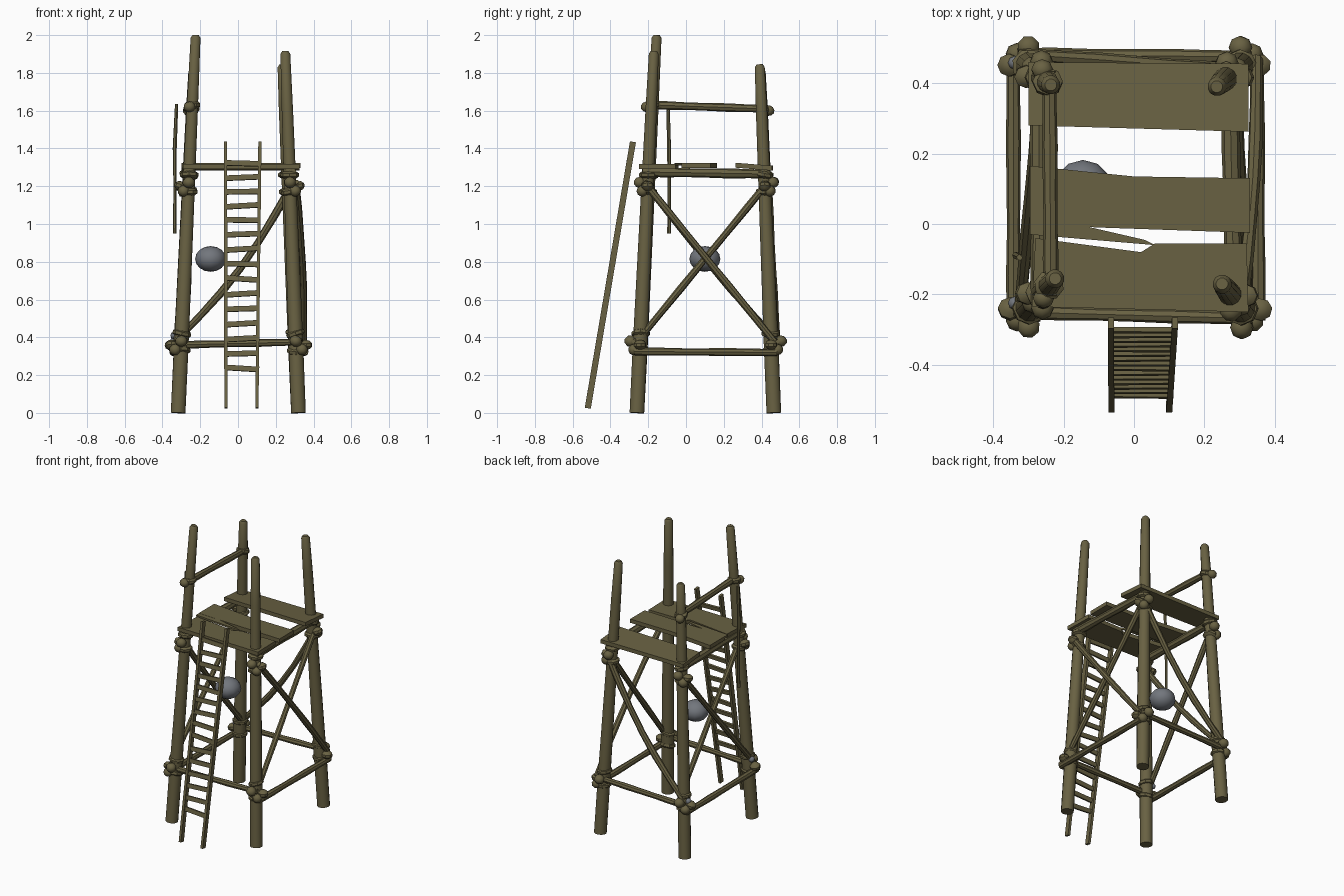
import bpy, bmesh, math, random
from mathutils import Vector, Matrix

random.seed(4)
if "Cube" in bpy.data.objects:
    bpy.data.objects.remove(bpy.data.objects["Cube"], do_unlink=True)


def material(name, color):
    m = bpy.data.materials.new(name)
    m.use_nodes = True
    m.diffuse_color = color
    m.node_tree.nodes["Principled BSDF"].inputs["Base Color"].default_value = color
    return m


wood = material("olive wood", (0.14, 0.12, 0.055, 1))
stone = material("grey stone", (0.17, 0.183, 0.205, 1))


def finish(name, bm, mat=wood, angle=40):
    bmesh.ops.recalc_face_normals(bm, faces=bm.faces)
    me = bpy.data.meshes.new(name)
    bm.to_mesh(me)
    bm.free()
    me.materials.append(mat)
    ob = bpy.data.objects.new(name, me)
    bpy.context.collection.objects.link(ob)
    bpy.ops.object.select_all(action='DESELECT')
    ob.select_set(True)
    bpy.context.view_layer.objects.active = ob
    bpy.ops.object.shade_smooth_by_angle(angle=math.radians(angle))


def sweep(bm, path, radii, sides=10):
    """Round pole through the path points, one radius per point."""
    pts = [Vector(p) for p in path]
    axis = (pts[-1] - pts[0]).normalized()
    u = axis.orthogonal().normalized()
    v = axis.cross(u)
    rings = []
    for p, r in zip(pts, radii):
        angles = [math.tau * i / sides for i in range(sides)]
        rings.append([bm.verts.new(p + r * (math.cos(a) * u + math.sin(a) * v)) for a in angles])
    for a, b in zip(rings, rings[1:]):
        for i in range(sides):
            j = (i + 1) % sides
            bm.faces.new((a[i], a[j], b[j], b[i]))
    bm.faces.new(rings[0])
    bm.faces.new(rings[-1])


def pole(name, a, b, r, bow=(0, 0, 0), over=0.03):
    """Slightly bowed pole that overshoots both ends."""
    a, b = Vector(a), Vector(b)
    d = (b - a).normalized() * over
    a, b = a - d, b + d
    path = [a.lerp(b, t / 6) + Vector(bow) * math.sin(math.pi * t / 6) for t in range(7)]
    bm = bmesh.new()
    sweep(bm, path, [r * (1 + 0.08 * math.sin(2 * t)) for t in range(7)], 8)
    finish(name, bm)


def blob(bm, center, size):
    turn = Matrix.Rotation(random.uniform(-0.5, 0.5), 4, random.choice("XYZ"))
    mat = Matrix.Translation(center) @ turn @ Matrix.Diagonal((*size, 1))
    bmesh.ops.create_uvsphere(bm, u_segments=8, v_segments=5, radius=1, matrix=mat)


# Four tapering corner posts leaning inward
feet = {
    "front_right": ((-0.317, -0.26, 0), (-0.224, -0.155, 2.0)),
    "front_left": ((0.32, -0.26, 0), (0.25, -0.17, 1.915)),
    "back_left": ((0.32, 0.465, 0), (0.235, 0.39, 1.845)),
    "back_right": ((-0.317, 0.465, 0), (-0.236, 0.395, 1.82)),
}


def at(corner, z, dx=0.0, dy=0.0):
    """Point on a post at height z, pushed outward by dx and dy."""
    a, b = (Vector(p) for p in feet[corner])
    p = a.lerp(b, z / b.z)
    sx = 1 if "left" in corner else -1
    sy = 1 if "back" in corner else -1
    return p + Vector((sx * dx, sy * dy, 0))


for corner, (a, b) in feet.items():
    h = b[2]
    bm = bmesh.new()
    zs = [0, 0.35, 0.8, 1.2, 1.6, h - 0.015, h]
    sweep(bm, [at(corner, z) for z in zs], [0.04, 0.04, 0.037, 0.034, 0.031, 0.027, 0.017], 12)
    finish(corner + "_post", bm)

    # Rope lashings around the post and the ends of the beams
    for label, z, out in (("lower", 0.36, 0.052), ("upper", 1.2, 0.042)):
        bm = bmesh.new()
        for dz in (-0.03, 0.06):
            blob(bm, at(corner, z + dz), (0.052, 0.05, 0.026))
        blob(bm, at(corner, z, out, 0), (0.036, 0.034, 0.027))
        blob(bm, at(corner, z + 0.02, 0, out), (0.034, 0.034, 0.03))
        blob(bm, at(corner, z - 0.025, out * 0.6, out * 0.6), (0.032, 0.032, 0.03))
        finish(f"{corner}_{label}_lashing", bm)

# Lower ring of beams
pole("front_lower_beam", at("front_right", 0.36, 0, 0.01), at("front_left", 0.375, 0, 0.025), 0.019)
pole("back_lower_beam", at("back_right", 0.36, 0, 0.03), at("back_left", 0.375, 0, 0.025), 0.019)
for side, dx in (("left", 0.045), ("right", 0.04)):
    pole(side + "_lower_beam", at("front_" + side, 0.325, dx), at("back_" + side, 0.32, dx), 0.02)
    # Beams that carry the platform
    pole(side + "_platform_beam", at("front_" + side, 1.275, 0.01), at("back_" + side, 1.265, 0.01), 0.025)

# Crossed braces on both sides and a single sagging brace at the back
pole("left_brace_a", at("front_left", 1.2, 0.03), at("back_left", 0.4, 0.045), 0.019, (0.014, 0, 0))
pole("left_brace_b", at("back_left", 1.2, 0.02), at("front_left", 0.4, 0.02), 0.018)
pole("right_brace_a", at("front_right", 1.2), at("back_right", 0.42, -0.015), 0.018, (0.01, 0, -0.025))
pole("right_brace_b", at("back_right", 1.2, 0), at("front_right", 0.4, 0.025), 0.018)
pole("back_brace", at("back_left", 1.18, 0, 0.02), at("back_right", 0.42, 0, 0.03), 0.02, (0.025, 0, -0.04))

# Guard rail on one side with its lashings
pole("guard_rail", at("front_right", 1.63, -0.005), at("back_right", 1.61, -0.005), 0.021)
bm = bmesh.new()
for corner, z in (("front_right", 1.63), ("back_right", 1.61)):
    blob(bm, at(corner, z), (0.045, 0.044, 0.027))
    blob(bm, at(corner, z - 0.01, 0.015, 0.035), (0.032, 0.03, 0.028))
finish("guard_rail_lashing", bm)


# Platform planks, cut from outlines and tilted along y
def plank(name, outline, z, thick=0.026, slope=0.0):
    bm = bmesh.new()
    mid = sum(y for x, y in outline) / len(outline)
    face = bm.faces.new([bm.verts.new((x, y, z + slope * (y - mid))) for x, y in outline])
    ext = bmesh.ops.extrude_face_region(bm, geom=[face])
    bmesh.ops.translate(bm, verts=[v for v in ext["geom"] if isinstance(v, bmesh.types.BMVert)],
                        vec=(0, 0, thick))
    finish(name, bm, angle=30)


plank("front_plank", [(-0.29, -0.235), (0.325, -0.25), (0.32, -0.055), (0.06, -0.055),
                      (0.02, -0.08), (-0.28, -0.04)], 1.292)
plank("middle_plank", [(-0.295, 0.0), (-0.1, -0.01), (0.33, -0.025), (0.33, 0.13),
                       (0.0, 0.135), (-0.295, 0.165)], 1.297)
plank("split_sliver", [(-0.295, -0.03), (0.06, -0.06), (0.03, -0.045), (-0.295, 0.03)], 1.31, 0.012)
plank("back_plank", [(-0.3, 0.28), (0.325, 0.262), (0.325, 0.455), (-0.3, 0.46)], 1.29, slope=-0.08)


# Ladder leaning on the front
def ladder_point(x, z):
    t = (z - 0.025) / 1.415
    return Vector((x, -0.52 + 0.24 * t - 0.005 * math.sin(math.pi * t), z))


def box_between(bm, a, b, up, w, h):
    """Box from a to b, w wide across and h deep along the up direction."""
    x = (b - a).normalized()
    y = Vector(up).cross(x).normalized()
    mat = Matrix((x, y, x.cross(y))).transposed().to_4x4()
    mat.translation = (a + b) / 2
    bmesh.ops.create_cube(bm, size=1, matrix=mat @ Matrix.Diagonal(((b - a).length, w, h, 1)))


for name, x0, x1 in (("ladder_right_rail", -0.064, -0.066), ("ladder_left_rail", 0.1, 0.116)):
    bm = bmesh.new()
    box_between(bm, ladder_point(x0, 0.025), ladder_point(x1, 1.435), (0, 1, 0), 0.017, 0.032)
    finish(name, bm, angle=30)
bm = bmesh.new()
for i in range(15):
    z = 0.235 + 0.079 * i - (0.004 * (i - 9) if i > 9 else 0)
    tilt = random.uniform(-0.006, 0.006)
    box_between(bm, ladder_point(-0.068, z - tilt), ladder_point(0.112, z + tilt),
                (0, 0.17, 1), 0.014, 0.028)
finish("ladder_rungs", bm, angle=30)

# Thin stick hanging beside the guard rail
bm = bmesh.new()
sweep(bm, [(-0.335, -0.09, 0.95), (-0.333, -0.088, 1.2), (-0.335, -0.09, 1.4), (-0.325, -0.095, 1.635)],
      [0.01, 0.009, 0.011, 0.009], 6)
finish("hanging_stick", bm)

# Boulder inside the frame and a chip of stone in two lower joints
bm = bmesh.new()
bmesh.ops.create_uvsphere(bm, u_segments=12, v_segments=8, radius=1,
                          matrix=Matrix.Translation((-0.145, 0.1, 0.815)) @ Matrix.Diagonal((0.082, 0.082, 0.068, 1)))
finish("boulder", bm, stone)
bm = bmesh.new()
for y, z in ((-0.225, 0.41), (0.458, 0.385)):
    blob(bm, (-0.338, y, z), (0.02, 0.02, 0.02))
finish("stone_chips", bm, stone)
